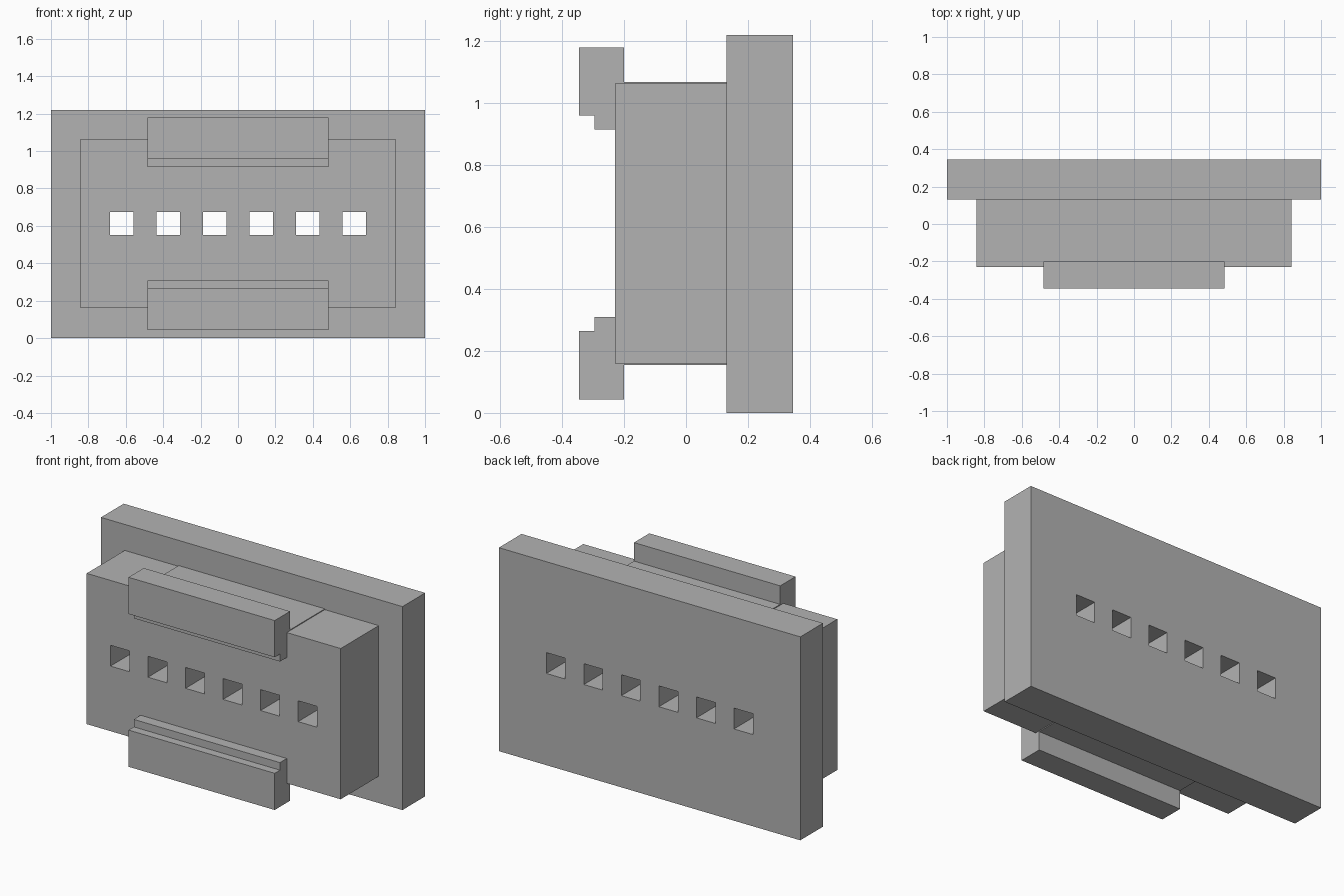
import bpy

cube = bpy.data.objects.get("Cube")
if cube:
    bpy.data.objects.remove(cube, do_unlink=True)

HEIGHT = 1.22
HOLE, PITCH, COUNT = 0.125, 0.249, 6
CLIP_WIDTH = 0.97

grey = bpy.data.materials.new("mid grey")
grey.use_nodes = True
grey.diffuse_color = (0.45, 0.45, 0.45, 1)
grey.node_tree.nodes["Principled BSDF"].inputs["Base Color"].default_value = grey.diffuse_color


def extrude_profile(name, profile, width):
    """Sweep a closed (y, z) profile along x, centred on x = 0."""
    n = len(profile)
    verts = [(x, y, z) for x in (-width / 2, width / 2) for y, z in profile]
    faces = [tuple(range(n)), tuple(reversed(range(n, 2 * n)))]
    faces += [(i, i + n, (i + 1) % n + n, (i + 1) % n) for i in range(n)]
    mesh = bpy.data.meshes.new(name)
    mesh.from_pydata(verts, [], faces)
    # Make every face point outwards
    import bmesh
    bm = bmesh.new()
    bm.from_mesh(mesh)
    bmesh.ops.recalc_face_normals(bm, faces=bm.faces)
    bm.to_mesh(mesh)
    bm.free()
    mesh.materials.append(grey)
    obj = bpy.data.objects.new(name, mesh)
    bpy.context.collection.objects.link(obj)
    return obj


def block(name, width, y0, y1, z0, z1):
    return extrude_profile(name, [(y0, z0), (y1, z0), (y1, z1), (y0, z1)], width)


def cut_holes(obj):
    """Cut the row of square pin holes right through a part."""
    for i in range(COUNT):
        cutter = block("pin_hole_cutter", HOLE, -1, 1, 0.55, 0.55 + HOLE)
        cutter.location.x = (i - (COUNT - 1) / 2) * PITCH
        cutter.hide_render = True
        mod = obj.modifiers.new("pin_hole", 'BOOLEAN')
        mod.operation, mod.solver, mod.object = 'DIFFERENCE', 'EXACT', cutter
        bpy.context.view_layer.update()
        graph = bpy.context.evaluated_depsgraph_get()
        cut = bpy.data.meshes.new_from_object(obj.evaluated_get(graph))
        obj.modifiers.clear()
        obj.data = cut
        bpy.data.objects.remove(cutter, do_unlink=True)


# Wide rear flange and the housing standing forward from it
cut_holes(block("rear_flange", 2.0, 0.13, 0.345, 0, HEIGHT))
cut_holes(block("housing", 1.685, -0.23, 0.13, 0.16, 1.064))

# Stepped latch clips and their thin arms, mirrored top and bottom
clip = [(-0.345, 1.18), (-0.2, 1.18), (-0.2, 1.064), (-0.23, 1.064),
        (-0.23, 0.915), (-0.295, 0.915), (-0.295, 0.96), (-0.345, 0.96)]
arm = [(-0.2, 1.064), (0.13, 1.064), (0.13, 1.069), (-0.2, 1.069)]
for side, flip in (("top", False), ("bottom", True)):
    for part, profile in (("clip", clip), ("arm", arm)):
        if flip:
            profile = [(y, 1.224 - z) for y, z in profile]
        extrude_profile(side + "_latch_" + part, profile, CLIP_WIDTH)
